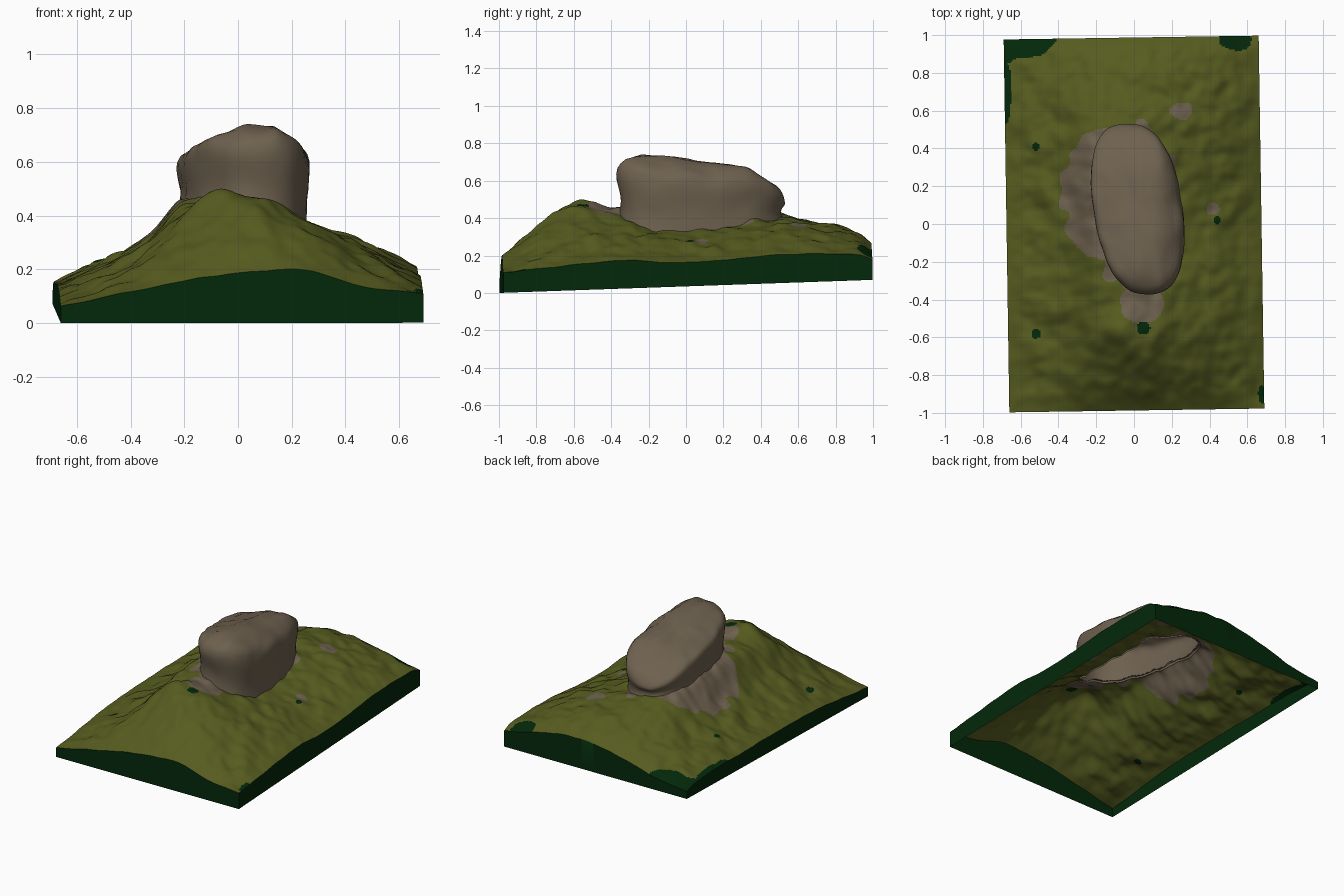
import bpy, bmesh, math
from mathutils import Vector, noise

if "Cube" in bpy.data.objects:
    bpy.data.objects.remove(bpy.data.objects["Cube"])


def material(name, rgb):
    m = bpy.data.materials.new(name)
    m.diffuse_color = (*rgb, 1)
    m.use_nodes = True
    m.node_tree.nodes["Principled BSDF"].inputs["Base Color"].default_value = m.diffuse_color
    return m


GRASS = material("olive grass", (0.094, 0.107, 0.014))
STONE = material("brown stone", (0.155, 0.12, 0.078))
SIDE = material("dark green side", (0.001, 0.021, 0.003))

# coarse terrain heights, rows along y, columns along x
XS = [-.68, -.45, -.34, -.2, .02, .25, .45, .68]
YS = [-1, -.8, -.6, -.35, 0, .5, .75, .93, 1]
HEIGHTS = [
    [.06, .11, .13, .16, .19, .195, .135, .11],
    [.08, .17, .22, .30, .36, .315, .225, .13],
    [.11, .20, .27, .40, .475, .38, .27, .15],
    [.13, .23, .30, .43, .45, .36, .28, .17],
    [.14, .24, .31, .46, .44, .33, .265, .16],
    [.15, .25, .31, .42, .405, .37, .31, .20],
    [.15, .23, .28, .33, .37, .355, .30, .21],
    [.14, .19, .23, .27, .31, .31, .27, .20],
    [.12, .15, .18, .22, .26, .265, .225, .175]]


def interp(xs, vs, x):
    # piecewise curve with gentle tangents
    n = len(xs)
    x = min(max(x, xs[0]), xs[-1])
    i = max(k for k in range(n - 1) if xs[k] <= x)
    h = xs[i + 1] - xs[i]
    t = (x - xs[i]) / h

    def slope(k):
        a, b = max(k - 1, 0), min(k + 1, n - 1)
        return (vs[b] - vs[a]) / (xs[b] - xs[a])
    return ((2*t**3 - 3*t*t + 1) * vs[i] + (t**3 - 2*t*t + t) * h * slope(i)
            + (3*t*t - 2*t**3) * vs[i + 1] + (t**3 - t*t) * h * slope(i + 1))


def ground(x, y):
    z = interp(YS, [interp(XS, row, x) for row in HEIGHTS], y)
    edge = min(1, (0.68 - abs(x)) / .12, (1 - abs(y)) / .12)
    bump = noise.noise(Vector((x * 8, y * 8, 3))) * .024 + noise.noise(Vector((x * 16, y * 16, 8))) * .009
    bump += .02 * math.exp(-((x + .1) ** 2 + (y + .58) ** 2) / .005)  # front knoll
    return z + bump * (0.2 + 0.8 * max(edge, 0))


# rock outline: a sheared superellipse
CX, CY, A, B, N = 0.02, 0.08, 0.235, 0.45, 2.4


def rock_level(x, y):
    v = y - CY
    u = x - CX + 0.12 * v
    return abs(u / A) ** N + abs(v / B) ** N


def near(x, y, cx, cy, rx, ry):
    wob = 0.5 * noise.noise(Vector((x * 11, y * 11, 20)))
    return ((x - cx) / rx) ** 2 + ((y - cy) / ry) ** 2 < 1 + wob


STONE_SPOTS = [(-.2, .17, .19, .32), (.04, -.42, .12, .1), (.25, .6, .06, .05),
               (.0, .08, .23, .44), (.42, .08, .035, .03)]
SIDE_SPOTS = [(-.69, 1, .27, .15), (.54, .98, .08, .06), (.05, -.55, .035, .03), (-.52, .41, .02, .02),
              (-.52, -.58, .025, .025), (.44, .02, .02, .02), (-.68, .7, .03, .16), (.68, -.9, .025, .05)]


def finish(bm, name, mats, angle):
    me = bpy.data.meshes.new(name)
    bmesh.ops.recalc_face_normals(bm, faces=bm.faces)
    bm.to_mesh(me)
    bm.free()
    ob = bpy.data.objects.new(name, me)
    bpy.context.collection.objects.link(ob)
    for m in mats:
        me.materials.append(m)
    bpy.context.view_layer.objects.active = ob
    ob.select_set(True)
    bpy.ops.object.shade_smooth_by_angle(angle=math.radians(angle))
    ob.select_set(False)


# hill: open-bottomed height field with side walls
NX, NY = 150, 220


def place(x, y, z):
    return (x - .015 * y, y * .987 + .015 * x, z)


bm = bmesh.new()
grid = [[bm.verts.new(place(x, y, ground(x, y)))
         for x in [-.675 + 1.35 * i / NX for i in range(NX + 1)]]
        for y in [-1 + 2 * j / NY for j in range(NY + 1)]]
for j in range(NY):
    for i in range(NX):
        q = (grid[j][i], grid[j][i + 1], grid[j + 1][i + 1], grid[j + 1][i])
        c = sum((v.co for v in q), Vector()) / 4
        if rock_level(c.x, c.y) < 0.84:
            continue  # hollow under the rock
        f = bm.faces.new(q)
        if any(near(c.x, c.y, *s) for s in STONE_SPOTS):
            f.material_index = 1
        if any(near(c.x, c.y, *s) for s in SIDE_SPOTS):
            f.material_index = 2

# side walls down to the slightly tilted base
rim = grid[0][:-1] + [r[-1] for r in grid[:-1]] + grid[-1][:0:-1] + [r[0] for r in grid[:0:-1]]
low = [bm.verts.new((v.co.x, v.co.y, .035 * (v.co.y + 1))) for v in rim]
for k in range(len(rim)):
    m = (k + 1) % len(rim)
    bm.faces.new((rim[k], rim[m], low[m], low[k])).material_index = 2
bmesh.ops.delete(bm, geom=[v for v in bm.verts if not v.link_faces], context='VERTS')
finish(bm, "hill", [GRASS, STONE, SIDE], 50)

# rock: rings lofted from the ground to a sloping top
PY = [-.4, -.3, -.2, 0, .2, .3, .4, .48, .53]
PZ = [.67, .725, .735, .715, .685, .668, .625, .575, .53]


def rock_top(x, y):
    return interp(PY, PZ, y) - .3 * max(0, .03 - x) - .7 * max(0, x - .14)


RINGS = [(0, .97), (.12, .96), (.25, .955), (.4, .965), (.55, .985), (.68, 1), (.8, 1.005), (.9, .99),
         (.96, .96), (.99, .91), (1, .83), (1, .7), (1, .52), (1, .35), (1, .18)]
SEG = 80
bm = bmesh.new()
rings = []
for t, s in RINGS:
    ring = []
    for k in range(SEG):
        a = 2 * math.pi * k / SEG
        c, d = math.cos(a), math.sin(a)
        v = B * s * math.copysign(abs(d) ** (2 / N), d)
        u = A * s * math.copysign(abs(c) ** (2 / N), c)
        x, y = CX + u - .12 * v, CY + v
        base = ground(x, y) - .012
        z = base + (rock_top(x, y) - base) * t
        n = noise.noise(Vector((x * 7, y * 7, z * 7))) * .02 + noise.noise(Vector((x * 14, y * 14, z * 14))) * .01
        g = 1 + n * 1.8 * min(1, t * 4)
        ring.append(bm.verts.new((CX + (x - CX) * g, CY + (y - CY) * (1 + n * .6), z + n * t * .7)))
    rings.append(ring)
for r0, r1 in zip(rings, rings[1:]):
    for k in range(SEG):
        m = (k + 1) % SEG
        bm.faces.new((r0[k], r0[m], r1[m], r1[k]))
tip = bm.verts.new((CX, CY, rock_top(CX, CY)))
for k in range(SEG):
    bm.faces.new((rings[-1][k], rings[-1][(k + 1) % SEG], tip))
finish(bm, "rock", [STONE], 50)
